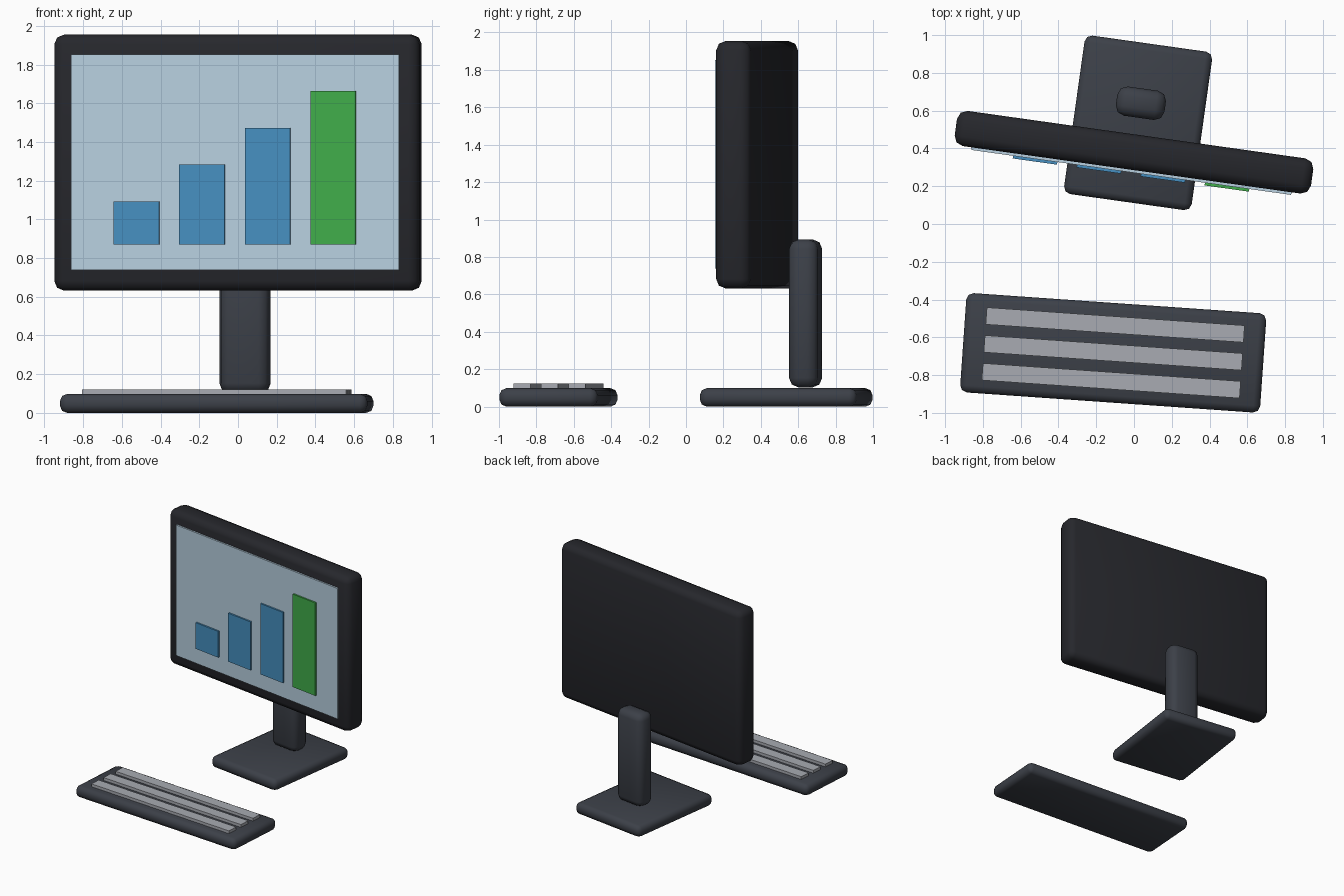
import bpy
from math import radians, sin, cos

if "Cube" in bpy.data.objects:
    bpy.data.objects.remove(bpy.data.objects["Cube"])


def material(name, hex_code):
    # sRGB hex converted to linear colour
    srgb = [int(hex_code[i:i + 2], 16) / 255 for i in (0, 2, 4)]
    lin = [c / 12.92 if c <= 0.04045 else ((c + 0.055) / 1.055) ** 2.4 for c in srgb]
    m = bpy.data.materials.new(name)
    m.diffuse_color = (*lin, 1)
    m.use_nodes = True
    m.node_tree.nodes["Principled BSDF"].inputs["Base Color"].default_value = m.diffuse_color
    return m


BLACK = material("black_plastic", "26272C")
GREY = material("dark_grey_plastic", "3C4048")
KEYS = material("key_grey", "A8ABB2")
SCREEN = material("screen_blue", "B8D0E0")
BLUE = material("bar_blue", "468FC0")
GREEN = material("bar_green", "40AD4A")


def box(name, size, local, origin, angle, mat, bevel=0.0):
    """Box placed at a local offset from an origin turned about z."""
    a = radians(angle)
    x, y, z = local
    loc = (origin[0] + x * cos(a) - y * sin(a), origin[1] + x * sin(a) + y * cos(a), z)
    bpy.ops.mesh.primitive_cube_add(size=1, location=loc)
    ob = bpy.context.object
    ob.name = name
    ob.scale = size
    bpy.ops.object.transform_apply(location=False, rotation=False, scale=True)
    ob.rotation_euler.z = a
    ob.data.materials.append(mat)
    if bevel:
        mod = ob.modifiers.new("rounded_edges", 'BEVEL')
        mod.width = bevel
        mod.segments = 2
        bpy.ops.object.modifier_apply(modifier=mod.name)
        bpy.ops.object.shade_smooth_by_angle(angle=radians(50))
    return ob


# Monitor group, turned 8 degrees
MON, TURN = (0, 0.38), -8
box("monitor_case", (1.905, 0.188, 1.322), (0, 0, 1.293), MON, TURN, BLACK, 0.05)
box("screen", (1.71, 0.025, 1.114), (0, -0.0955, 1.295), MON, TURN, SCREEN)
box("stand_neck", (0.26, 0.156, 0.79), (0, 0.262, 0.498), MON, TURN, GREY, 0.05)
box("stand_base", (0.682, 0.847, 0.098), (0, 0.157, 0.049), MON, TURN, GREY, 0.037)

# Rising chart bars
for i in range(4):
    h = 0.223 + 0.19 * i
    box(f"chart_bar_{i + 1}", (0.237, 0.018, h), (-0.513 + 0.342 * i, -0.113, 0.87 + h / 2),
        MON, TURN, GREEN if i == 3 else BLUE)

# Keyboard with three key rows, turned 4 degrees
KB, KB_TURN = (-0.11, -0.682), -4
box("keyboard_body", (1.592, 0.527, 0.098), (0, 0, 0.049), KB, KB_TURN, GREY, 0.037)
for i in range(3):
    box(f"key_row_{i + 1}", (1.368, 0.09, 0.04), (0, 0.148 * (1 - i), 0.102), KB, KB_TURN, KEYS)
